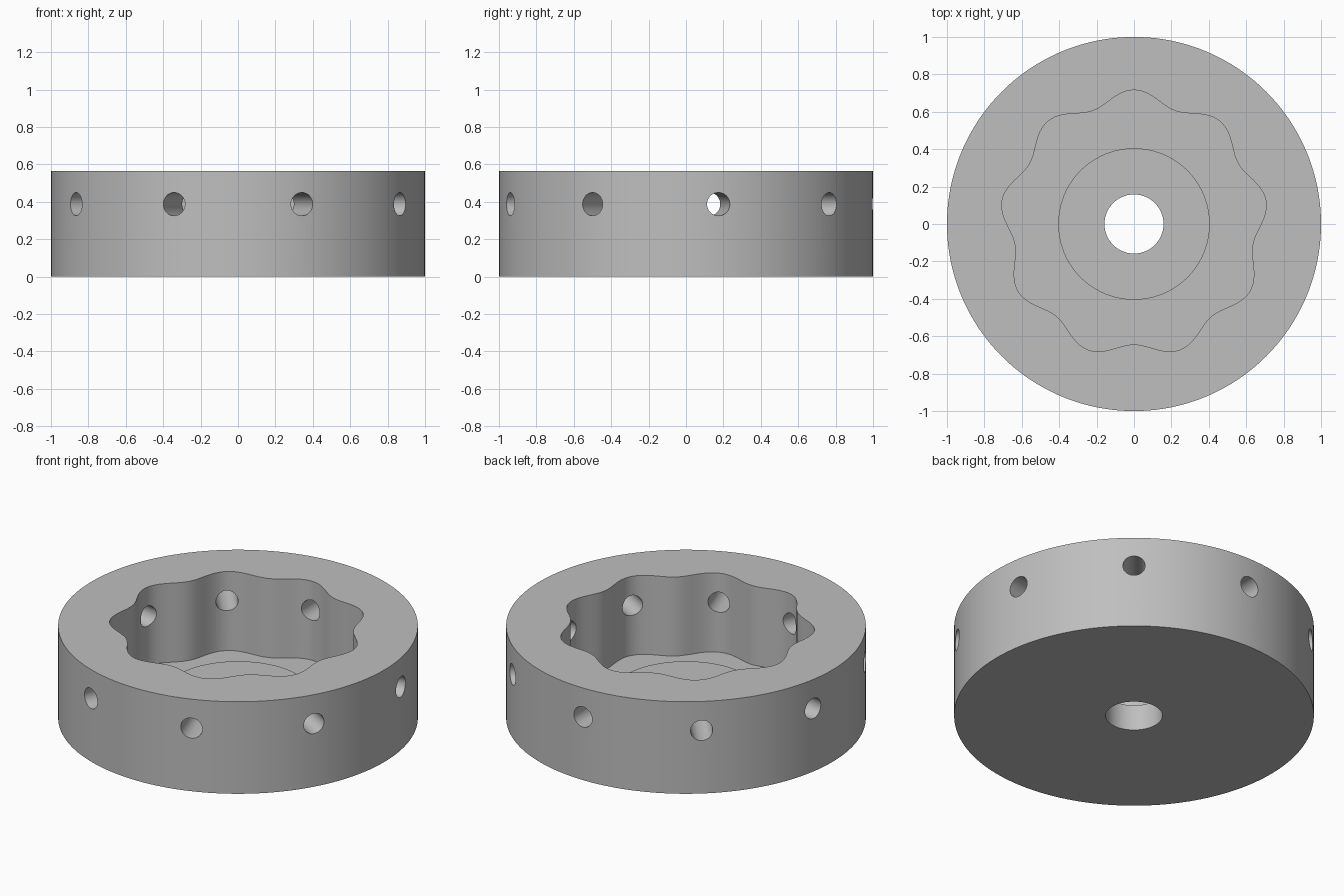
import bpy, bmesh
from math import cos, sin, pi, radians
from mathutils import Matrix

if "Cube" in bpy.data.objects:
    bpy.data.objects.remove(bpy.data.objects["Cube"], do_unlink=True)

SEGMENTS = 216
LOBES = 9
HEIGHT = 0.565
FLOOR = 0.08
BOSS_TOP = 0.158

grey = bpy.data.materials.new("plain grey")
grey.use_nodes = True
colour = (0.52, 0.52, 0.52, 1)
grey.diffuse_color = colour
grey.node_tree.nodes["Principled BSDF"].inputs["Base Color"].default_value = colour


def make_object(name, bm):
    bmesh.ops.recalc_face_normals(bm, faces=bm.faces)
    mesh = bpy.data.meshes.new(name)
    bm.to_mesh(mesh)
    bm.free()
    mesh.materials.append(grey)
    obj = bpy.data.objects.new(name, mesh)
    bpy.context.collection.objects.link(obj)
    return obj


def ring(bm, radius, z, wave=0):
    verts = []
    for i in range(SEGMENTS):
        a = pi / 2 + 2 * pi * i / SEGMENTS
        r = radius + wave * cos(LOBES * (a - pi / 2))
        verts.append(bm.verts.new((r * cos(a), r * sin(a), z)))
    return verts


# Ring body: closed section with a wavy inner wall and a raised, bored boss
bm = bmesh.new()
rings = [
    ring(bm, 0.158, 0), ring(bm, 1, 0), ring(bm, 1, HEIGHT),
    ring(bm, 0.68, HEIGHT, 0.036), ring(bm, 0.68, FLOOR, 0.036),
    ring(bm, 0.405, FLOOR), ring(bm, 0.405, BOSS_TOP), ring(bm, 0.158, BOSS_TOP),
]
for lower, upper in zip(rings, rings[1:] + rings[:1]):
    for i in range(SEGMENTS):
        j = (i + 1) % SEGMENTS
        bm.faces.new((lower[i], lower[j], upper[j], upper[i]))
body = make_object("lobed_ring_body", bm)

# Radial drills, one through each lobe
bm = bmesh.new()
for k in range(LOBES):
    turn = Matrix.Rotation(radians(90 + 360 * k / LOBES), 4, 'Z')
    place = Matrix.Translation((0.85, 0, 0.387)) @ Matrix.Rotation(pi / 2, 4, 'Y')
    bmesh.ops.create_cone(bm, cap_ends=True, segments=40, radius1=0.062,
                          radius2=0.062, depth=0.6, matrix=turn @ place)
drills = make_object("radial_hole_cutter", bm)
drills.hide_render = True

cut = body.modifiers.new("radial holes", 'BOOLEAN')
cut.operation = 'DIFFERENCE'
cut.solver = 'EXACT'
cut.object = drills
bpy.context.view_layer.objects.active = body
bpy.ops.object.select_all(action='DESELECT')
body.select_set(True)
bpy.ops.object.modifier_apply(modifier=cut.name)
bpy.data.objects.remove(drills, do_unlink=True)
bpy.ops.object.shade_smooth_by_angle(angle=radians(30))
